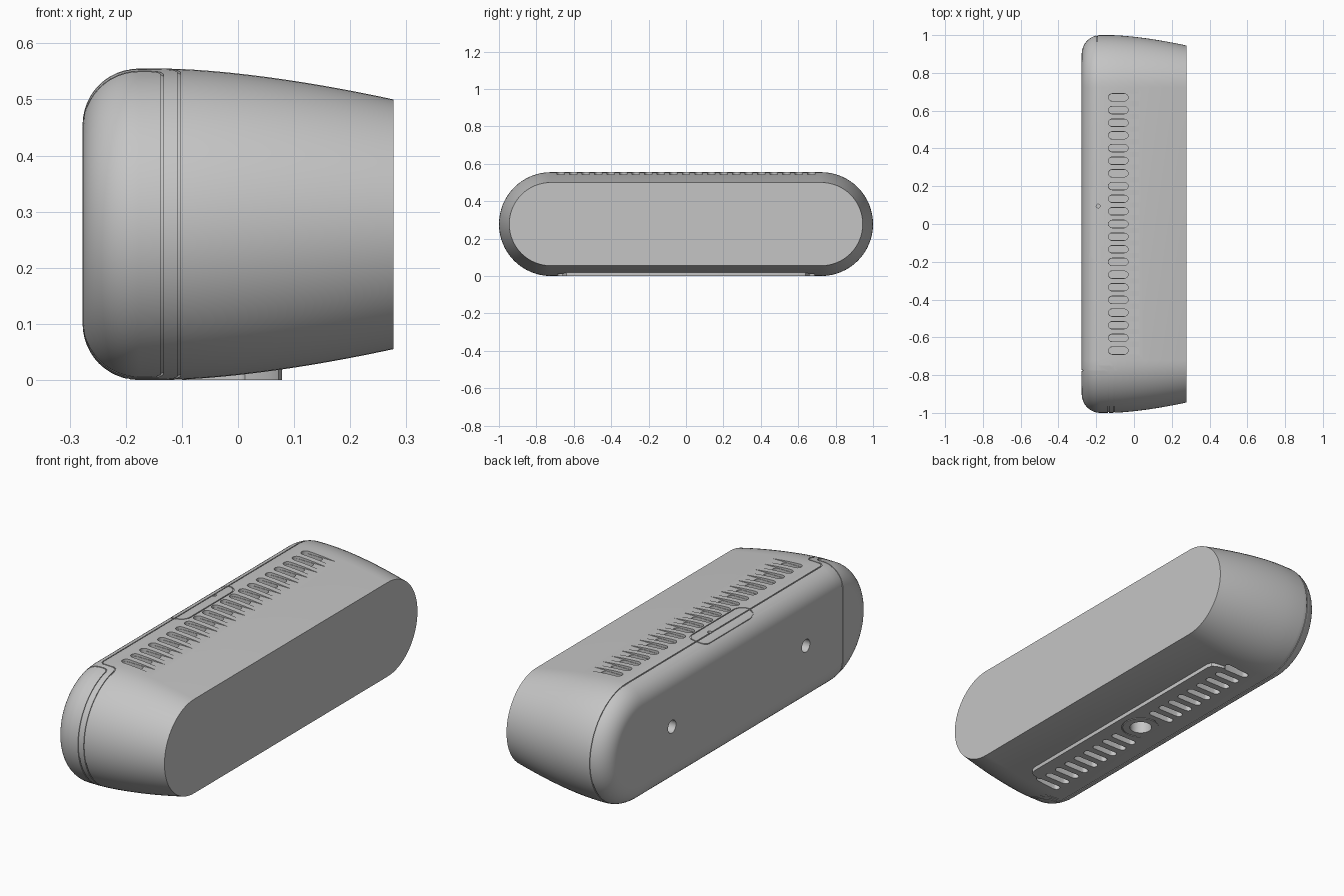
import bpy, bmesh, math
from mathutils import Matrix, Vector

cube = bpy.data.objects.get("Cube")
if cube:
    bpy.data.objects.remove(cube, do_unlink=True)

grey = bpy.data.materials.new("light_grey")
grey.use_nodes = True
grey.diffuse_color = (0.56, 0.56, 0.56, 1)
bsdf = next(n for n in grey.node_tree.nodes if n.type == 'BSDF_PRINCIPLED')
bsdf.inputs["Base Color"].default_value = grey.diffuse_color

BACK, FRONT = -0.277, 0.277
MID_Z, STRAIGHT, FILLET = 0.2775, 0.7225, 0.1


def finish(name, bm):
    bmesh.ops.recalc_face_normals(bm, faces=bm.faces)
    mesh = bpy.data.meshes.new(name)
    bm.to_mesh(mesh)
    bm.free()
    mesh.materials.append(grey)
    obj = bpy.data.objects.new(name, mesh)
    bpy.context.collection.objects.link(obj)
    return obj


def stadium(cx, cy, half, r, along_y=False, n=10):
    """Outline of a slot with round ends; half is the straight half length."""
    pts = []
    for side in (1, -1):
        for i in range(n + 1):
            a = -math.pi / 2 + math.pi * i / n
            u, v = side * (half + r * math.cos(a)), side * r * math.sin(a)
            pts.append((cx - v, cy + u) if along_y else (cx + u, cy + v))
    return pts


def prism(bm, pts, z0, z1):
    low = [bm.verts.new((x, y, z0)) for x, y in pts]
    high = [bm.verts.new((x, y, z1)) for x, y in pts]
    bm.faces.new(low[::-1])
    bm.faces.new(high)
    for i in range(len(pts)):
        j = (i + 1) % len(pts)
        bm.faces.new((low[i], low[j], high[j], high[i]))


def ribbon(bm, pts, width, z0, z1, closed=False):
    """Thin upright wall following a plan path, used to cut a seam."""
    pts = [Vector(p) for p in pts]
    n, rows = len(pts), []
    for i, p in enumerate(pts):
        a = pts[(i - 1) % n] if closed or i > 0 else p
        b = pts[(i + 1) % n] if closed or i < n - 1 else p
        t = (b - a).normalized()
        off = Vector((-t.y, t.x)) * width / 2
        rows.append([bm.verts.new((q.x, q.y, z)) for q, z in
                     ((p + off, z0), (p - off, z0), (p - off, z1), (p + off, z1))])
    for i in range(n if closed else n - 1):
        a, b = rows[i], rows[(i + 1) % n]
        for k in range(4):
            m = (k + 1) % 4
            bm.faces.new((a[k], a[m], b[m], b[k]))
    if not closed:
        bm.faces.new(rows[0])
        bm.faces.new(rows[-1][::-1])


def hull(name, shrink):
    """Stadium section lofted along x: rounded back, tapering front."""
    stations = []
    for i in range(13):
        a = math.pi / 2 * i / 12
        stations.append((BACK + FILLET * (1 - math.cos(a)), FILLET * (1 - math.sin(a))))
    start = -0.13
    for i in range(17):
        t = i / 16
        stations.append((start + (FRONT - start) * t, 0.055 * t ** 1.6))
    bm = bmesh.new()
    rings = []
    for x, d in stations:
        x = max(BACK + shrink, min(FRONT - shrink, x))
        if rings and x - rings[-1][0].co.x < 1e-5:
            continue
        pts = stadium(0, 0, STRAIGHT, MID_Z - d - shrink, n=32)
        rings.append([bm.verts.new((x, y, MID_Z + z)) for y, z in pts])
    for a, b in zip(rings, rings[1:]):
        for i in range(len(a)):
            j = (i + 1) % len(a)
            bm.faces.new((a[i], a[j], b[j], b[i]))
    bm.faces.new(rings[0])
    bm.faces.new(rings[-1][::-1])
    return finish(name, bm)


# Outer shell, and a slightly smaller core that shows at the bottom of the seams
shell = hull("body_shell", 0)
core = hull("inner_core", 0.004)

# Raised pad under the body
half = [(-0.1, 0.69), (0.0, 0.665), (0.055, 0.65), (0.072, 0.638), (0.078, 0.615)]
bm = bmesh.new()
prism(bm, half + [(x, -y) for x, y in reversed(half)], 0, 0.03)
pad = finish("base_pad", bm)

# Seam cutters: main joint, end cap joint and button outline
bm = bmesh.new()
ribbon(bm, [(-0.197, 1.1), (-0.197, -0.72), (-0.193, -0.738), (-0.18, -0.748),
            (-0.125, -0.75), (-0.112, -0.757), (-0.105, -0.775), (-0.105, -1.1)],
       0.005, -0.1, 0.7)
joint = finish("joint_cutter", bm)
bm = bmesh.new()
ribbon(bm, [(-0.35, -0.775), (-0.155, -0.775), (-0.141, -0.781), (-0.135, -0.795),
            (-0.135, -1.1)], 0.005, -0.1, 0.7)
cap = finish("cap_cutter", bm)
bm = bmesh.new()
ribbon(bm, stadium(-0.19, 0.005, 0.155, 0.045, True), 0.005, 0.4, 0.7, closed=True)
outline = finish("button_cutter", bm)

# Vent cutters: shallow run-out slots on top, with deeper pockets inside them
PITCH = 0.067
bm = bmesh.new()
for k in range(-10, 11):
    slot = stadium(-0.02, k * PITCH, 0.095, 0.02)
    prism(bm, slot, 0.543, 0.7)
vents = finish("vent_cutter", bm)
bm = bmesh.new()
for k in range(-10, 11):
    prism(bm, stadium(-0.083, k * PITCH, 0.034, 0.018), 0.52, 0.7)
pockets = finish("pocket_cutter", bm)

# Cutter for the underside vents, in two groups
bm = bmesh.new()
for k in range(2, 11):
    for side in (1, -1):
        prism(bm, stadium(-0.05, side * k * PITCH, 0.048, 0.017), -0.1, 0.06)
under = finish("under_vent_cutter", bm)

# Round holes: mount socket below, two at the back, pinhole in the button
bm = bmesh.new()


def drill(centre, r, depth, axis):
    turn = Matrix.Rotation(math.pi / 2, 4, 'Y') if axis == 'X' else Matrix()
    bmesh.ops.create_cone(bm, cap_ends=True, segments=32, radius1=r, radius2=r,
                          depth=depth, matrix=Matrix.Translation(centre) @ turn)


drill((-0.04, 0, 0), 0.05, 0.16, 'Z')
drill((-0.19, 0.095, 0.56), 0.01, 0.06, 'Z')
for y in (-0.5, 0.5):
    drill((BACK, y, 0.285), 0.03, 0.12, 'X')
holes = finish("hole_cutter", bm)

# Shallow ring around the mount socket
bm = bmesh.new()
ribbon(bm, stadium(-0.04, 0, 0, 0.085, n=20)[:20] +
       stadium(-0.04, 0, 0, 0.085, n=20)[21:41], 0.005, -0.1, 0.004, closed=True)
ring = finish("ring_cutter", bm)


def carve(obj, cutters):
    bpy.context.view_layer.objects.active = obj
    for c in cutters:
        mod = obj.modifiers.new(c.name, 'BOOLEAN')
        mod.operation, mod.solver, mod.object = 'DIFFERENCE', 'EXACT', c
        bpy.ops.object.modifier_apply(modifier=mod.name)


openings = [vents, pockets, under, holes]
carve(shell, [joint, cap, outline] + openings)
carve(core, openings)
carve(pad, [under, holes, ring])
for c in openings + [joint, cap, outline, ring]:
    bpy.data.objects.remove(c, do_unlink=True)

# Smooth curved walls, crisp edges
for obj in (shell, core, pad):
    bpy.ops.object.select_all(action='DESELECT')
    obj.select_set(True)
    bpy.context.view_layer.objects.active = obj
    bpy.ops.object.shade_smooth_by_angle(angle=math.radians(25))
